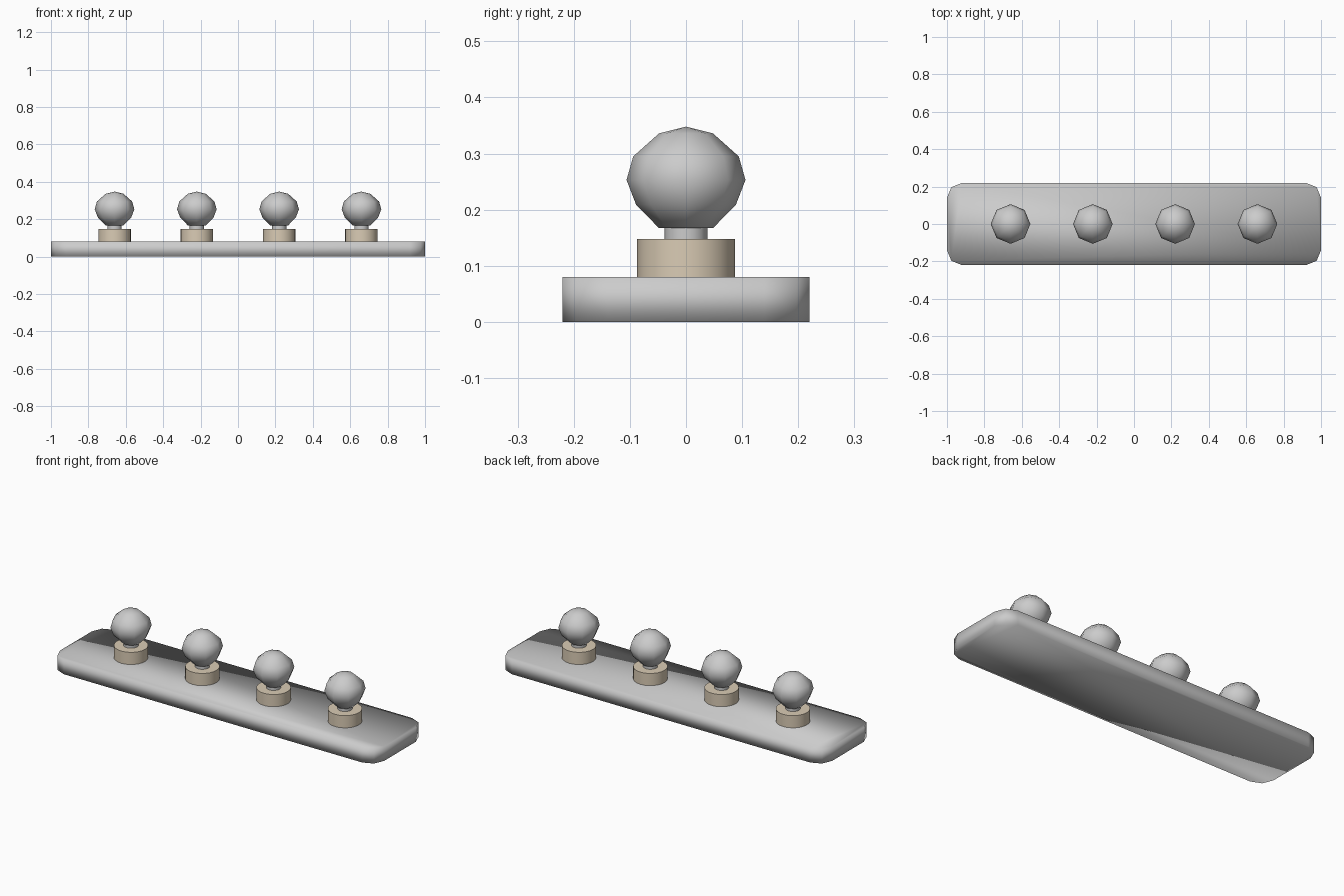
import bpy, bmesh, math

if "Cube" in bpy.data.objects:
    bpy.data.objects.remove(bpy.data.objects["Cube"])

XS = (-0.66, -0.22, 0.22, 0.66)


def make_object(name, bm):
    bmesh.ops.recalc_face_normals(bm, faces=bm.faces)
    mesh = bpy.data.meshes.new(name)
    bm.to_mesh(mesh)
    bm.free()
    obj = bpy.data.objects.new(name, mesh)
    bpy.context.collection.objects.link(obj)
    for p in mesh.polygons:
        p.use_smooth = True
    return obj


def lathe(name, x, profile, sides, sharp=True):
    """Revolve (radius, z) points about a vertical axis; radius 0 gives a pole."""
    bm = bmesh.new()
    rings = []
    for r, z in profile:
        if r == 0:
            rings.append([bm.verts.new((0, 0, z))] * sides)
        else:
            rings.append([bm.verts.new((r * math.cos(math.tau * i / sides),
                                        r * math.sin(math.tau * i / sides), z))
                          for i in range(sides)])
    for a, b in zip(rings, rings[1:]):
        for i in range(sides):
            j = (i + 1) % sides
            bm.faces.new(list(dict.fromkeys((a[i], a[j], b[j], b[i]))))
    for ring in (rings[0], rings[-1]):
        if ring[0] is not ring[1]:
            bm.faces.new(ring)
    obj = make_object(name, bm)
    obj.location.x = x
    if sharp:
        obj.data.set_sharp_from_angle(angle=math.radians(50))
    return obj


# Base plate: box with rounded vertical corners, smooth all over
bm = bmesh.new()
bmesh.ops.create_cube(bm, size=1)
for v in bm.verts:
    v.co = (v.co.x * 2, v.co.y * 0.44, (v.co.z + 0.5) * 0.08)
upright = [e for e in bm.edges if abs(e.verts[0].co.z - e.verts[1].co.z) > 0.01]
bmesh.ops.bevel(bm, geom=upright, offset=0.08, segments=2, profile=0.5,
                affect='EDGES')
make_object("base_plate", bm)

# Cream socket material
cream = bpy.data.materials.new("cream")
cream.diffuse_color = (0.70, 0.60, 0.46, 1)
cream.use_nodes = True
cream.node_tree.nodes["Principled BSDF"].inputs["Base Color"].default_value = cream.diffuse_color

# Four bulbs, each with socket, neck and low-poly globe
BULB = [(0.048, 0.167), (0.089, 0.209), (0.106, 0.253), (0.094, 0.295),
        (0.048, 0.336), (0, 0.348)]
for n, x in enumerate(XS, 1):
    socket = lathe(f"socket_{n}", x, [(0.087, 0.08), (0.087, 0.148)], 24)
    socket.data.materials.append(cream)
    lathe(f"bulb_neck_{n}", x, [(0.038, 0.148), (0.038, 0.168)], 16)
    lathe(f"bulb_globe_{n}", x, BULB, 8)
